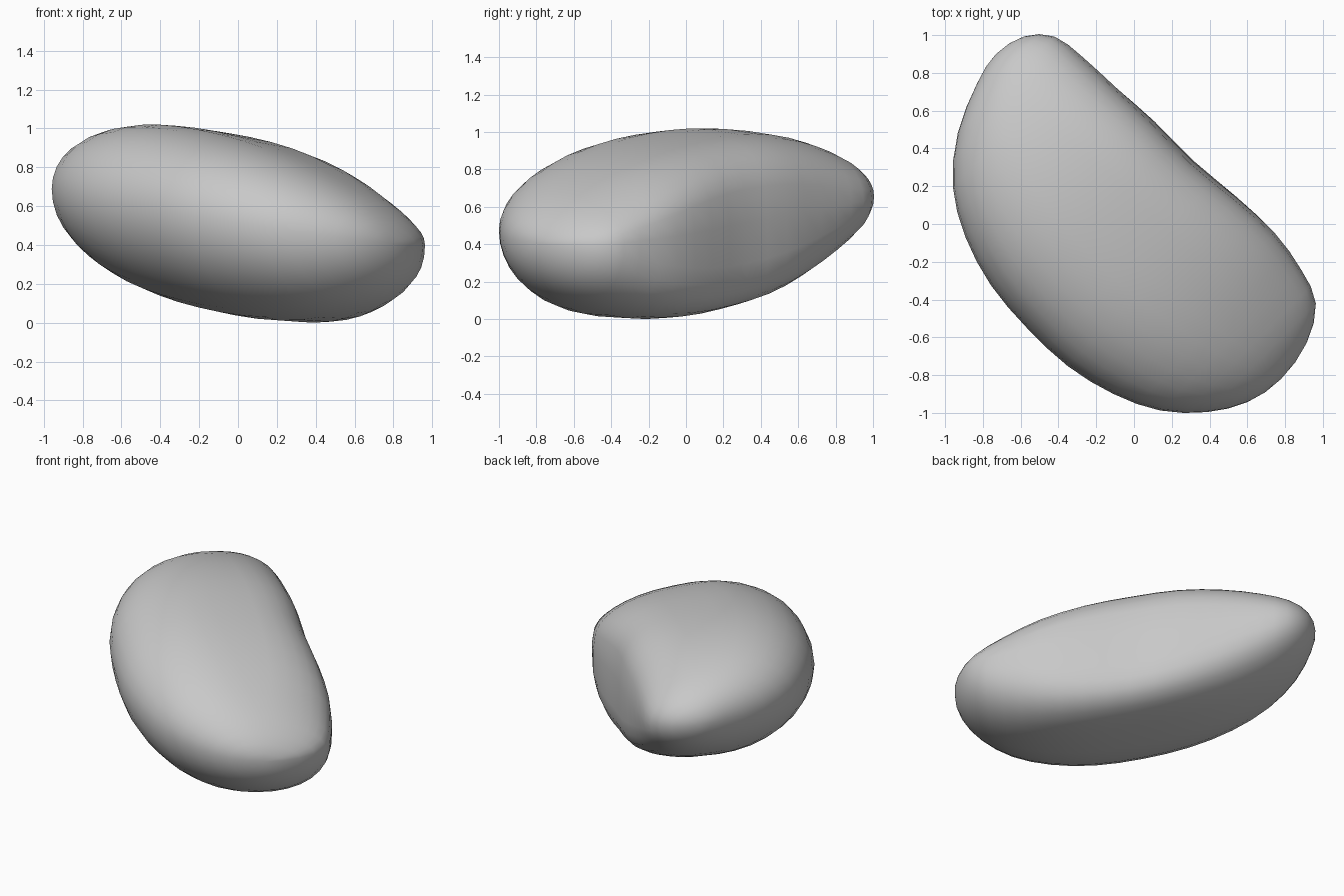
import bpy, bmesh, math

cube = bpy.data.objects.get("Cube")
if cube:
    bpy.data.objects.remove(cube, do_unlink=True)

# One plain grey for the whole bean
grey = bpy.data.materials.new("plain_grey")
grey.use_nodes = True
color = (0.58, 0.58, 0.58, 1)
grey.diffuse_color = color
grey.node_tree.nodes["Principled BSDF"].inputs["Base Color"].default_value = color

# Edges of the bean at even angles along its length: hollow side and round side
HOLLOW = [0.29, 0.405, 0.438, 0.455, 0.475, 0.475, 0.5, 0.505, 0.46, 0.385, 0.2]
ROUND = [-0.06, -0.32, -0.538, -0.68, -0.765, -0.79, -0.78, -0.713, -0.6, -0.43, -0.24]
TIPS = (0.12, -0.03)
HALF_LENGTH = 1.142
SIDES = 32


def place(u, v, lift):
    """Turn length, width and lift into a point on the tilted bean."""
    x, y = (v - u) / math.sqrt(2), (v + u) / math.sqrt(2)
    return x, y, 0.545 - 0.138 * x + 0.037 * y + lift


def refine(loop):
    """Double a closed loop of values with smooth in-between ones."""
    n = len(loop)
    result = []
    for i in range(n):
        a, b, c, d = (loop[(i + k) % n] for k in (-1, 0, 1, 2))
        result += [b, (9 * (b + c) - a - d) / 16]
    return result


def power(value, exponent):
    return math.copysign(abs(value) ** exponent, value)


def section(bm, t, hollow, rounded):
    """A ring that is boxy on the hollow side and round on the other."""
    u = 0.011 + HALF_LENGTH * math.cos(t)
    middle, half = (hollow + rounded) / 2, (hollow - rounded) / 2
    thick = math.sqrt(1 - abs(math.cos(t)) ** 2.3)
    top, bottom = 0.425 + 0.02 * u - 0.04 * u * u, 0.5 - 0.05 * u
    roll = 0.04 * (1 - u)
    ring = []
    for i in range(SIDES):
        a = 2 * math.pi * i / SIDES
        c, s = math.cos(a), math.sin(a)
        e = 2 / (2 + 1.9 * math.sin(t) ** 4) if c > 0 else 1
        v = middle + half * power(c, e)
        v -= 0.06 * max(c, 0) * (s + 0.35) * math.sin(t) ** 4
        lift = (top if s > 0 else bottom) * power(s, e) - roll * c * max(s, 0)
        ring.append(bm.verts.new(place(u, v, lift * thick)))
    return ring


# Bean body: rings joined along the length and closed at both tips
bm = bmesh.new()
outline = refine([TIPS[0]] + HOLLOW + [TIPS[1]] + ROUND[::-1])
steps = len(outline) // 2
rings = [section(bm, math.pi * k / steps, outline[k], outline[-k])
         for k in range(1, steps)]
for first, second in zip(rings, rings[1:]):
    for i in range(SIDES):
        j = (i + 1) % SIDES
        bm.faces.new((first[i], first[j], second[j], second[i]))
for ring, sign, v in ((rings[0], 1, TIPS[0]), (rings[-1], -1, TIPS[1])):
    tip = bm.verts.new(place(0.011 + sign * HALF_LENGTH, v, 0))
    for i in range(SIDES):
        bm.faces.new((ring[i], ring[(i + 1) % SIDES], tip))
bmesh.ops.recalc_face_normals(bm, faces=bm.faces)

# Rest the bean on the ground
lowest = min(v.co.z for v in bm.verts)
bmesh.ops.translate(bm, verts=bm.verts, vec=(0, 0, -lowest))

mesh = bpy.data.meshes.new("bean_body")
bm.to_mesh(mesh)
bm.free()
mesh.materials.append(grey)
bean = bpy.data.objects.new("bean_body", mesh)
bpy.context.collection.objects.link(bean)
mesh.shade_smooth()
